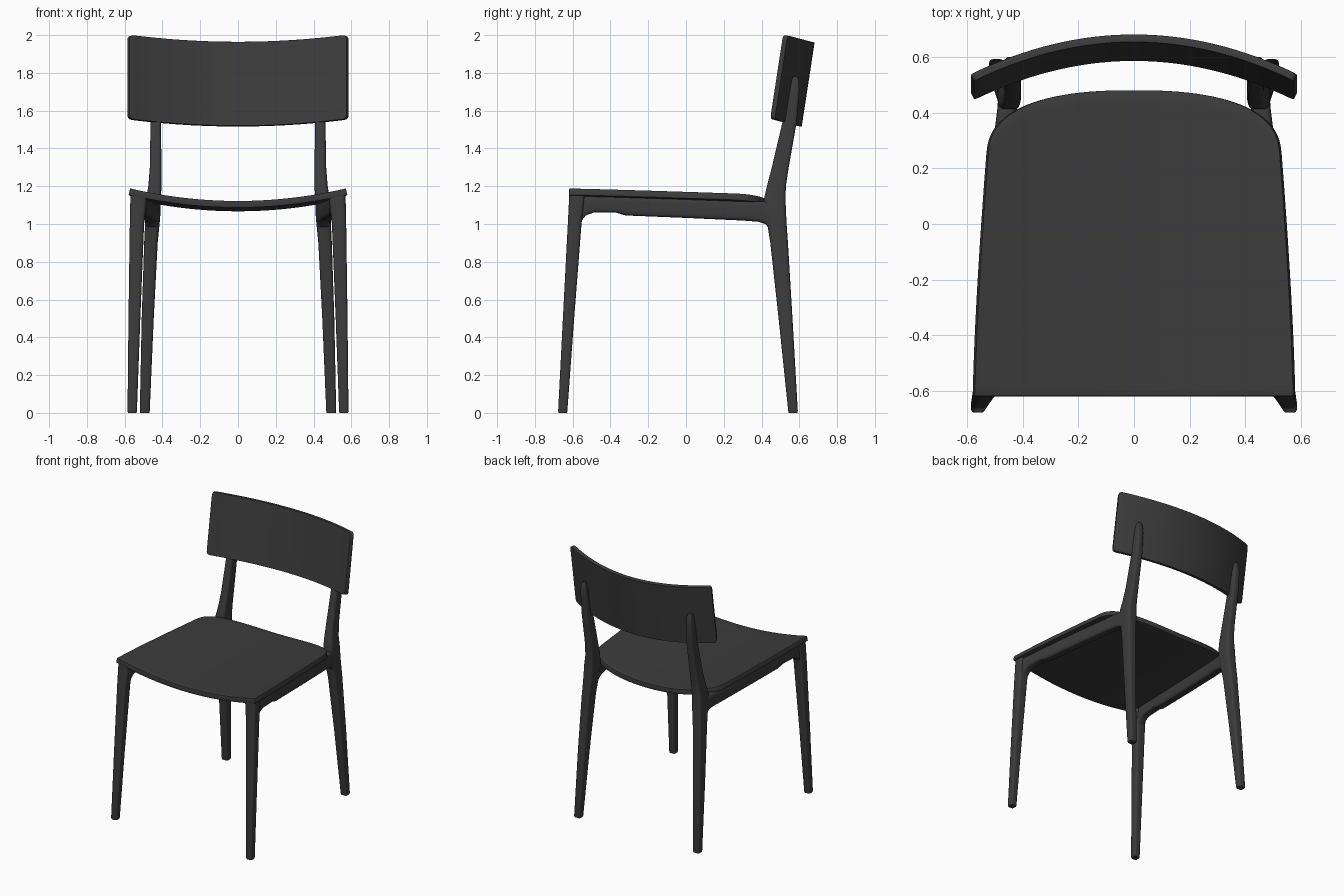
import bpy
import math

if "Cube" in bpy.data.objects:
    bpy.data.objects.remove(bpy.data.objects["Cube"])

mat = bpy.data.materials.new("dark_grey")
mat.diffuse_color = (0.045, 0.045, 0.045, 1)
mat.use_nodes = True
mat.node_tree.nodes["Principled BSDF"].inputs["Base Color"].default_value = mat.diffuse_color


def finish(name, verts, faces, mods):
    """Create the object, apply its modifiers and shade it smooth."""
    me = bpy.data.meshes.new(name)
    me.from_pydata(verts, [], faces)
    me.materials.append(mat)
    ob = bpy.data.objects.new(name, me)
    bpy.context.collection.objects.link(ob)
    for kind, props in mods:
        m = ob.modifiers.new(kind.lower(), kind)
        for k, v in props.items():
            setattr(m, k, v)
    bpy.ops.object.select_all(action='DESELECT')
    ob.select_set(True)
    bpy.context.view_layer.objects.active = ob
    bpy.ops.object.convert(target='MESH')
    bpy.ops.object.shade_smooth_by_angle(angle=math.radians(40))
    return ob


def loft(name, sections, along_y=False, n=20):
    """Mirrored bar through rounded-rectangle sections (pos, a0, a1, b0, b1)."""
    verts, faces = [], []
    for p, a0, a1, b0, b1 in sections:
        for i in range(n):
            t = 2 * math.pi * (i + 0.5) / n
            c, s = math.cos(t), math.sin(t)
            a = (a0 + a1) / 2 + (a1 - a0) / 2 * math.copysign(abs(c) ** 0.45, c)
            b = (b0 + b1) / 2 + (b1 - b0) / 2 * math.copysign(abs(s) ** 0.45, s)
            verts.append((a, p, b) if along_y else (a, b, p))
    for k in range(len(sections) - 1):
        for i in range(n):
            j = (i + 1) % n
            f = (k * n + i, k * n + j, (k + 1) * n + j, (k + 1) * n + i)
            faces.append(f[::-1] if along_y else f)
    top = (len(sections) - 1) * n
    caps = [tuple(range(n))[::-1], tuple(range(top, top + n))]
    faces += [c[::-1] for c in caps] if along_y else caps
    return finish(name, verts, faces, [('MIRROR', {})])


def panel(name, rows, thickness):
    """Curved sheet from rows of points, thickened with softened edges."""
    w = len(rows[0])
    verts = [p for r in rows for p in r]
    faces = [(k * w + i, k * w + i + 1, (k + 1) * w + i + 1, (k + 1) * w + i)
             for k in range(len(rows) - 1) for i in range(w - 1)]
    return finish(name, verts, faces, [
        ('SOLIDIFY', dict(thickness=thickness, offset=-1)),
        ('BEVEL', dict(width=0.006, segments=2, limit_method='ANGLE',
                       angle_limit=math.radians(50)))])


# Seat: dished across, tapering and rounded at the back
def seat_point(t, v):
    u = math.sin(t * math.pi / 2)
    back = 0.25 + 0.23 * max(0, 1 - abs(u) ** 2.5) ** 0.39
    y = -0.618 + (back + 0.618) * v
    x = u * (0.571 - 0.048 * max(0, (y + 0.618) / 0.87) ** 1.4)
    return (x, y, 1.122 + 0.066 * (x / 0.57) ** 2 - 0.018 * (y + 0.618))


panel("seat", [[seat_point(i / 24, k / 24) for i in range(-24, 25)]
               for k in range(25)], 0.035)


# Backrest: bowed, leaning board with small rounded corners
def back_point(u, h, height=0.445, r=0.022):
    d = max(0, r - min(h, height - h))
    x = u * (0.574 - r + math.sqrt(r * r - d * d))
    q = (x / 0.574) ** 2
    return (x, 0.585 + 0.068 * h / height - 0.14 * q, 1.52 + h + 0.037 * q)


edge = [0, 0.002, 0.006, 0.012, 0.022]
heights = edge + [0.08 * i for i in range(1, 6)] + [0.445 - e for e in edge[::-1]]
panel("backrest", [[back_point(i / 20, h) for i in range(-20, 21)]
                   for h in heights], 0.028)

# Front legs: splayed and tapered
loft("front_legs", [
    (0, .537, .583, -.675, -.63), (.01, .535, .585, -.677, -.628),
    (.5, .517, .58, -.652, -.592), (1.0, .497, .573, -.626, -.553),
    (1.1, .485, .571, -.621, -.54), (1.16, .482, .569, -.618, -.535)])

# Rear legs running up into the backrest posts
loft("rear_legs", [
    (0, .469, .518, .543, .59), (.01, .467, .52, .541, .592),
    (.5, .446, .51, .49, .564), (.9, .425, .497, .446, .54),
    (1.0, .415, .492, .43, .533), (1.06, .41, .49, .416, .53),
    (1.13, .408, .487, .412, .527), (1.2, .405, .475, .428, .529),
    (1.3, .405, .467, .454, .544), (1.55, .408, .463, .513, .588),
    (1.7, .412, .462, .543, .6), (1.76, .42, .458, .556, .599),
    (1.78, .43, .45, .568, .59)])

# Side rails under the seat, flaring into the legs
loft("side_rails", [
    (-.585, .497, .562, .97, 1.15), (-.55, .495, .56, 1.02, 1.15),
    (-.53, .493, .559, 1.045, 1.15), (-.49, .49, .556, 1.06, 1.148),
    (-.37, .483, .55, 1.06, 1.145), (-.32, .48, .547, 1.045, 1.143),
    (0, .458, .528, 1.032, 1.132), (.3, .435, .505, 1.018, 1.12),
    (.38, .425, .495, 1.012, 1.12), (.42, .418, .49, 1.0, 1.12),
    (.46, .418, .488, .95, 1.118)], along_y=True)
